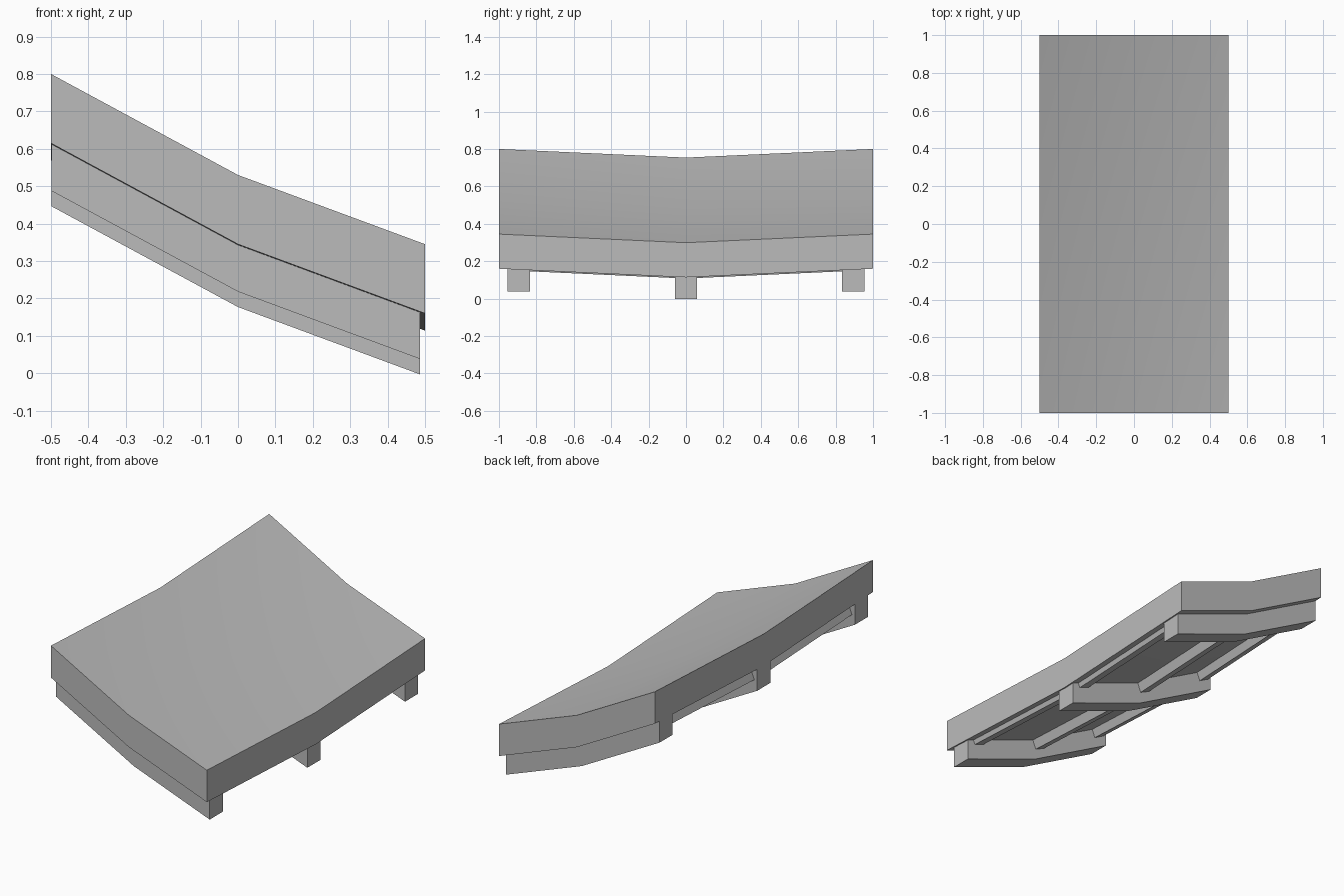
import bpy
import bmesh
import math

old = bpy.data.objects.get("Cube")
if old:
    bpy.data.objects.remove(old, do_unlink=True)

grey = bpy.data.materials.new("plain grey")
grey.use_nodes = True
colour = (0.5, 0.5, 0.5, 1)
grey.diffuse_color = colour
grey.node_tree.nodes["Principled BSDF"].inputs["Base Color"].default_value = colour

THICK = 0.185


def top_z(x, y):
    """Roof surface: steeper upper half, sagging towards the middle."""
    slope = 0.54 if x < 0 else 0.37
    return 0.53 - slope * x - 0.046 * (1 - abs(y))


def under_z(x, y):
    return top_z(x, y) - THICK


def loft(name, sections):
    """Closed solid through a row of equal cross-section loops."""
    bm = bmesh.new()
    rings = [[bm.verts.new(p) for p in s] for s in sections]
    n = len(rings[0])
    for a, b in zip(rings, rings[1:]):
        for i in range(n):
            j = (i + 1) % n
            bm.faces.new((a[i], a[j], b[j], b[i]))
    bm.faces.new(rings[0])
    bm.faces.new(rings[-1])
    bmesh.ops.recalc_face_normals(bm, faces=bm.faces)
    mesh = bpy.data.meshes.new(name)
    bm.to_mesh(mesh)
    bm.free()
    mesh.materials.append(grey)
    obj = bpy.data.objects.new(name, mesh)
    bpy.context.collection.objects.link(obj)
    bpy.ops.object.select_all(action="DESELECT")
    obj.select_set(True)
    bpy.context.view_layer.objects.active = obj
    bpy.ops.object.shade_smooth_by_angle(angle=math.radians(30))
    return obj


# Thick roof slab, bent across the slope and sagging along its length
xs = (-0.5, 0, 0.5)
loft("roof_slab", [[(x, y, top_z(x, y)) for x in xs]
                   + [(x, y, under_z(x, y)) for x in reversed(xs)]
                   for y in (-1, 0, 1)])

# Rafters following the bend down the slope
for name, yc in (("front_rafter", -0.895), ("middle_rafter", 0), ("back_rafter", 0.895)):
    sections = []
    for x in (-0.499, 0, 0.487):
        z = under_z(x, yc)
        low = z - 0.122
        sections.append([(x, yc - 0.06, z + 0.01), (x, yc + 0.06, z + 0.01),
                         (x, yc + 0.06, low), (x, yc - 0.06, low)])
    loft(name, sections)

# Purlins running along the underside, tilted square to the slope
for name, xc, drop in (("upper_purlin", -0.43, 0.045), ("ridge_purlin", -0.005, 0.05),
                       ("lower_purlin", 0.42, 0.025)):
    sections = []
    for y in (-0.895, 0, 0.895):
        a, b = xc - 0.03, xc + 0.03
        za, zb = under_z(a, y), under_z(b, y)
        lean = drop * 0.45
        sections.append([(a, y, za + 0.005), (b, y, zb + 0.005),
                         (b - lean, y, zb - drop), (a - lean, y, za - drop)])
    loft(name, sections)
